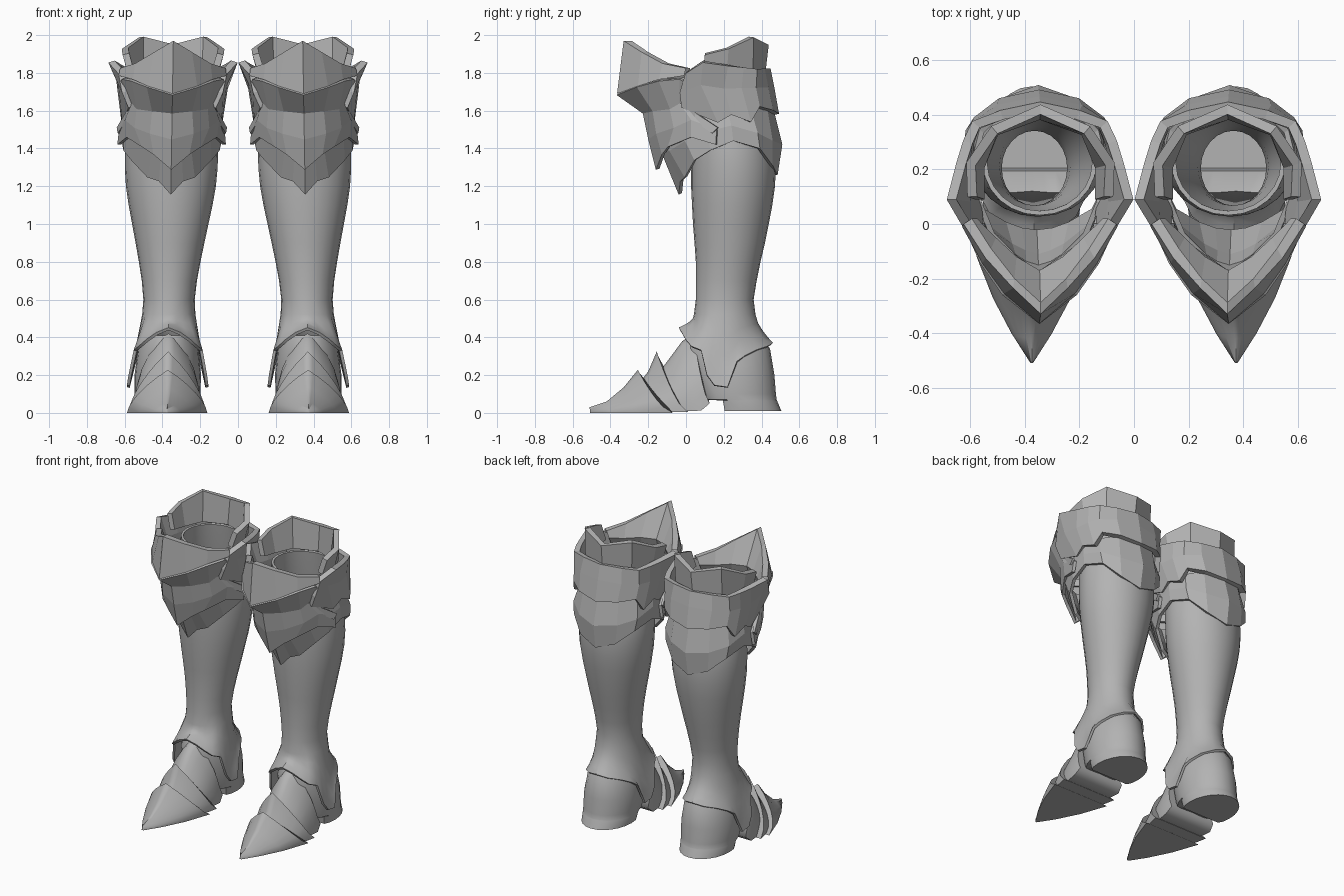
import bpy, bmesh, math

steel = bpy.data.materials.new("steel_grey")
steel.diffuse_color = (0.45, 0.45, 0.45, 1)


def fix_normals(mesh):
    bm = bmesh.new()
    bm.from_mesh(mesh)
    bmesh.ops.recalc_face_normals(bm, faces=bm.faces)
    bm.to_mesh(mesh)
    bm.free()


def build(name, cols, closed=False, thick=0.0, smooth=None, caps=()):
    """Skin a symmetric piece from half columns (u, y, z), then copy it to the other leg."""
    flip = [[(-u, y, z) for u, y, z in c] for c in cols]
    full = cols + flip[-2:0:-1] if closed else flip[:0:-1] + cols
    bm = bmesh.new()
    grid = [[bm.verts.new((0.375 - 0.0165 * z + u, y, z)) for u, y, z in c] for c in full]
    n = len(grid)
    for i in range(n if closed else n - 1):
        a, b = grid[i], grid[(i + 1) % n]
        for j in range(len(a) - 1):
            bm.faces.new((a[j], b[j], b[j + 1], a[j + 1]))
    for row in caps:
        bm.faces.new([c[row] for c in grid])
    bmesh.ops.recalc_face_normals(bm, faces=bm.faces)
    mesh = bpy.data.meshes.new(name)
    bm.to_mesh(mesh)
    bm.free()
    mesh.materials.append(steel)
    ob = bpy.data.objects.new(name, mesh)
    bpy.context.collection.objects.link(ob)
    if thick:
        m = ob.modifiers.new("thickness", 'SOLIDIFY')
        m.thickness = thick
        m.offset = 0
    m = ob.modifiers.new("other_leg", 'MIRROR')
    m.use_mirror_merge = False
    bpy.ops.object.select_all(action='DESELECT')
    ob.select_set(True)
    bpy.context.view_layer.objects.active = ob
    bpy.ops.object.convert(target='MESH')
    fix_normals(ob.data)
    if smooth:
        bpy.ops.object.shade_smooth_by_angle(angle=math.radians(smooth))
    return ob


def oval(ring, k, n=12):
    """Point k of a half oval from front to back; an optional fifth value flattens the front."""
    z, y0, y1, w = ring[:4]
    a = math.pi * k / n
    y = (y0 + y1) / 2 - (y1 - y0) / 2 * math.cos(a)
    return (w * math.sin(a), max(y, ring[4]) if len(ring) > 4 else y, z)


# greave: smooth shaft flaring into a scalloped ankle edge
shaft = [(1.76, .04, .405, .2), (1.58, .04, .43, .212), (1.4, .035, .462, .238), (1.3, .035, .468, .238),
         (1.2, .035, .463, .23), (1.1, .04, .449, .214), (1.0, .045, .43, .194),
         (.9, .053, .41, .174), (.8, .06, .386, .155), (.7, .06, .366, .138),
         (.6, .06, .35, .128), (.52, .05, .36, .133)]
ankle_edge = [(0, -.035, .445), (.06, -.02, .42), (.11, 0, .385), (.15, .03, .35),
              (.175, .08, .33), (.2, .11, .2), (.208, .15, .145), (.208, .22, .135),
              (.185, .27, .27), (.165, .31, .3), (.13, .37, .33), (.07, .43, .35), (0, .455, .365)]
cols = []
for k, e in enumerate(ankle_edge):
    c = [oval(r, k) for r in shaft]
    s = c[-1]
    power = 2.2 if k < 3 else 1.1 if k < 8 else 1.6
    for t in (.3, .55, .8):
        f = t ** power
        c.append((s[0] + (e[0] - s[0]) * f, s[1] + (e[1] - s[1]) * f, s[2] + (e[2] - s[2]) * t))
    cols.append(c + [e])
build("greave", cols, closed=True, thick=.016, smooth=40)

# heel with raised arch in front of it
heel = [(.41, .03, .39, .135), (.34, .0, .445, .16), (.2, .03, .468, .176),
        (.1, .05, .476, .174), (.07, .06, .48, .17, .11), (.065, .07, .482, .17, .195),
        (.01, .08, .505, .163, .205)]
build("heel", [[oval(r, k) for r in heel] for k in range(13)], closed=True, smooth=40, caps=(-1,))

# foot lames: leaning arches (peak y, peak z, base y, half width, base z)
POINTED = [(1, 0), (.95, .14), (.85, .3), (.7, .47), (.5, .65), (.28, .82), (.12, .92), (0, 1)]
ROUND = [(1, 0), (.97, .15), (.92, .32), (.81, .5), (.62, .68), (.39, .84), (.18, .95), (0, 1)]


def lame(name, rings, arch, caps):
    # centre of the sole first, then up the side to the peak
    cols = [[(0, by, bz) for py, pz, by, w, bz in rings]]
    for s, t in arch:
        cols.append([(w * s, by + (py - by) * t ** .65, bz + (pz - bz) * t)
                     for py, pz, by, w, bz in rings])
    build(name, cols, closed=True, smooth=72, caps=caps)


lame("toe_cap", [(-.51, .03, -.508, .006, 0), (-.42, .06, -.40, .075, 0), (-.33, .135, -.25, .15, 0),
                 (-.255, .228, -.07, .213, 0)], POINTED, (0, -1))
lame("toe_lame", [(-.26, .14, -.14, .165, .005), (-.20, .22, -.06, .19, .005),
                  (-.155, .325, .01, .205, .005)], POINTED, (0, -1))
lame("instep", [(-.17, .18, -.06, .155, .01), (-.09, .285, .02, .172, .01),
                (-.02, .38, .08, .18, .012), (.04, .42, .125, .17, .05)], ROUND, (0, -1))

# lower knee cuff, from back to front
build("lower_cuff", [
    [(0, .45, 1.62), (0, .5, 1.42), (0, .475, 1.26)],
    [(.13, .42, 1.62), (.14, .45, 1.44), (.13, .45, 1.31)],
    [(.21, .34, 1.6), (.235, .375, 1.48), (.225, .385, 1.4)],
    [(.24, .22, 1.6), (.255, .24, 1.52), (.255, .25, 1.44)],
    [(.22, .08, 1.6), (.245, .12, 1.49), (.245, .13, 1.39)],
    [(.17, -.04, 1.56), (.2, 0, 1.44), (.205, .05, 1.34)],
    [(.09, -.12, 1.53), (.1, -.08, 1.39), (.12, 0, 1.25)],
    [(.05, -.145, 1.51), (.05, -.105, 1.385), (.06, -.022, 1.23)],
    [(0, -.16, 1.5), (0, -.12, 1.38), (0, -.03, 1.16)]], closed=True, thick=.02)

# upper cuff wrapping the back, with pointed side wings
build("upper_cuff", [
    [(0, .43, 1.82), (0, .45, 1.72), (0, .475, 1.58)],
    [(.14, .4, 1.82), (.15, .42, 1.72), (.14, .445, 1.6)],
    [(.235, .365, 1.82), (.235, .36, 1.72), (.225, .38, 1.62)],
    [(.265, .3, 1.83), (.26, .29, 1.72), (.25, .34, 1.54)],
    [(.29, .22, 1.84), (.275, .2, 1.72), (.255, .24, 1.58)],
    [(.325, .09, 1.86), (.27, .08, 1.74), (.245, .17, 1.54)],
    [(.27, 0, 1.80), (.25, -.03, 1.7), (.215, -.02, 1.62)]], thick=.036)

# thigh collar standing above the cuff
build("thigh_collar", [
    [(0, .42, 1.95), (0, .4, 1.78)],
    [(.17, .345, 1.99), (.165, .34, 1.78)],
    [(.255, .22, 1.93), (.22, .21, 1.78)],
    [(.25, .1, 1.9), (.22, .09, 1.8)]], thick=.036)

# knee beak: thick flared crest, sloping down inside
build("knee_crest", [
    [(0, -.365, 1.69), (0, -.33, 1.97), (0, -.288, 1.97), (0, -.17, 1.76), (0, -.2, 1.67)],
    [(.13, -.255, 1.73), (.10, -.235, 1.91), (.095, -.2, 1.91), (.085, -.12, 1.77), (.09, -.15, 1.69)],
    [(.21, -.145, 1.765), (.2, -.125, 1.85), (.18, -.09, 1.85), (.16, -.05, 1.77), (.17, -.07, 1.72)],
    [(.285, -.01, 1.785), (.28, 0, 1.825), (.25, .02, 1.825), (.23, .02, 1.78), (.23, .0, 1.74)]])

# knee guard: pinched waist, side fins and a pointed lower edge
build("knee_guard", [
    [(0, -.36, 1.69), (0, -.22, 1.59), (0, -.19, 1.45), (0, -.15, 1.29)],
    [(.13, -.255, 1.73), (.10, -.17, 1.6), (.11, -.15, 1.48), (.09, -.12, 1.37)],
    [(.21, -.14, 1.76), (.18, -.08, 1.61), (.19, -.06, 1.51), (.15, -.09, 1.41)],
    [(.26, -.03, 1.77), (.205, -.03, 1.64), (.24, .03, 1.55), (.23, .03, 1.46)],
    [(.27, .0, 1.75), (.21, 0, 1.64), (.27, .165, 1.5), (.278, .16, 1.42)]], thick=.02)

# slim fin plate on each side of the knee
build("side_fin", [
    [(0, -.19, 1.62), (0, -.18, 1.57)],
    [(.185, -.06, 1.66), (.175, -.06, 1.58)],
    [(.24, .05, 1.59), (.24, .05, 1.54)],
    [(.285, .17, 1.51), (.28, .14, 1.48)]], thick=.015)
